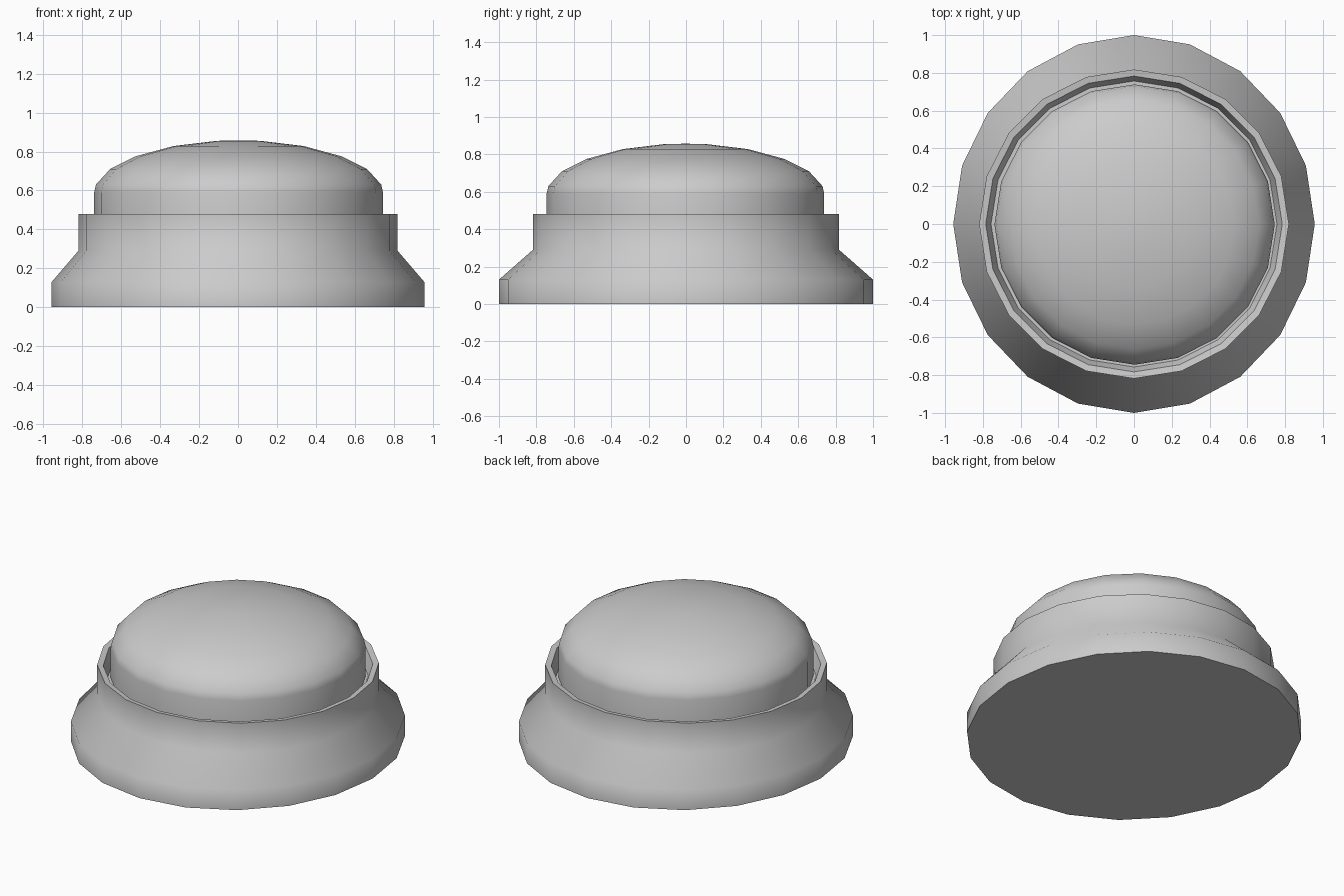
import bpy, bmesh
from math import sin, cos, pi, radians

if "Cube" in bpy.data.objects:
    bpy.data.objects.remove(bpy.data.objects["Cube"])

SIDES = 20


def lathe(name, profile, center=(0, 0)):
    """Spin (x radius, y radius, z) points into a closed low-poly solid."""
    bm = bmesh.new()
    rings = []
    for rx, ry, z in profile:
        if rx == 0:
            rings.append([bm.verts.new((center[0], center[1], z))] * SIDES)
        else:
            rings.append([bm.verts.new((center[0] + rx * cos(2 * pi * i / SIDES),
                                        center[1] + ry * sin(2 * pi * i / SIDES), z))
                          for i in range(SIDES)])
    for lo, hi in zip(rings, rings[1:]):
        for i in range(SIDES):
            j = (i + 1) % SIDES
            bm.faces.new(list(dict.fromkeys((lo[i], lo[j], hi[j], hi[i]))))
    bmesh.ops.recalc_face_normals(bm, faces=bm.faces)
    mesh = bpy.data.meshes.new(name)
    bm.to_mesh(mesh)
    bm.free()
    obj = bpy.data.objects.new(name, mesh)
    bpy.context.collection.objects.link(obj)
    bpy.ops.object.select_all(action='DESELECT')
    obj.select_set(True)
    bpy.context.view_layer.objects.active = obj
    bpy.ops.object.shade_smooth_by_angle(angle=radians(50))
    return obj


# Flared housing: slightly oval foot, round collar with a recessed seat
lathe("housing", [
    (0, 0, 0), (0.957, 1.0, 0), (0.957, 1.0, 0.13),
    (0.82, 0.818, 0.29), (0.82, 0.818, 0.48),
    (0.785, 0.783, 0.475), (0.757, 0.757, 0.40), (0, 0, 0.40)])

# Domed push button sitting in the collar
dome = [(0.742, 0.40), (0.742, 0.59), (0.733, 0.63), (0.66, 0.71),
        (0.53, 0.775), (0.335, 0.828), (0.11, 0.855)]
lathe("button", [(0, 0, 0.40)] + [(r, r, z) for r, z in dome] + [(0, 0, 0.857)],
      center=(0.003, -0.003))
